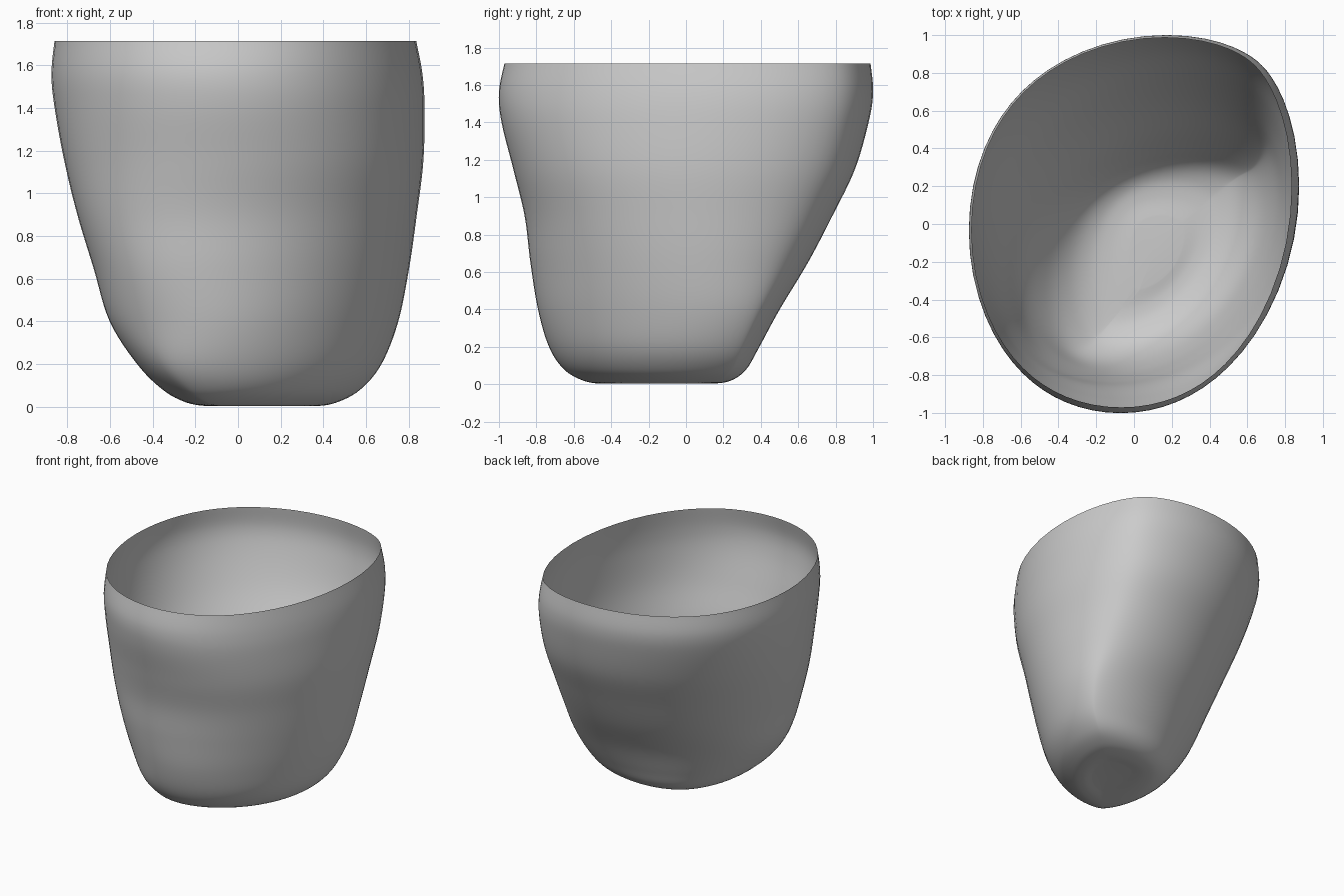
import bpy
import bmesh
from math import cos, sin, pi, tau

SEGMENTS = 64
STEPS = 6
CORNER_SOFTNESS = 0.75

# Each level: height, then the outline's reach in eight compass directions,
# counter-clockwise starting from +x
LEVELS = [
    (0.009, .26, .18, .04, -.02, .02, .23, .34, .31),
    (0.003, .36, .31, .14, .08, .13, .37, .45, .38),
    (0.02, .46, .43, .24, .17, .24, .49, .55, .46),
    (0.08, .57, .56, .32, .25, .35, .61, .65, .56),
    (0.2, .67, .665, .39, .32, .47, .72, .73, .64),
    (0.4, .75, .77, .50, .42, .60, .79, .79, .70),
    (0.65, .80, .86, .65, .55, .675, .855, .83, .755),
    (0.9, .835, .945, .78, .67, .75, .90, .86, .805),
    (1.15, .865, 1.025, .90, .79, .81, .935, .92, .86),
    (1.4, .87, 1.07, .972, .885, .855, .97, .982, .89),
    (1.56, .86, 1.075, .996, .92, .87, .98, .996, .89),
    (1.715, .83, 1.05, .982, .91, .855, .96, .966, .87),
]


def blend(a, b, c, d, t):
    """Smooth curve between b and c."""
    return b + t / 2 * (c - a + t * (2*a - 5*b + 4*c - d + t * (3*(b - c) + d - a)))


def refine(levels):
    """Add smooth in-between levels."""
    last = len(levels) - 1
    for i in range(last):
        rows = [levels[min(max(i + k, 0), last)] for k in (-1, 0, 1, 2)]
        for s in range(STEPS):
            yield [blend(*values, s / STEPS) for values in zip(*rows)]
    yield levels[-1]


def outline(reach):
    """Rounded closed outline that touches the given reach in each direction."""
    count = len(reach)
    waves = []
    for n in range(1, count // 2 + 1):
        angles = [n * tau * k / count for k in range(count)]
        scale = (CORNER_SOFTNESS if n == count // 2 else 2) / count
        waves.append((n,
                      scale * sum(r * cos(a) for r, a in zip(reach, angles)),
                      scale * sum(r * sin(a) for r, a in zip(reach, angles))))
    mean = sum(reach) / count
    for k in range(SEGMENTS):
        t = tau * k / SEGMENTS
        h = mean + sum(a * cos(n*t) + b * sin(n*t) for n, a, b in waves)
        slope = sum(n * (b * cos(n*t) - a * sin(n*t)) for n, a, b in waves)
        yield h * cos(t) - slope * sin(t), h * sin(t) + slope * cos(t)


def make_material(name, color):
    mat = bpy.data.materials.new(name)
    mat.use_nodes = True
    mat.diffuse_color = color
    mat.node_tree.nodes["Principled BSDF"].inputs["Base Color"].default_value = color
    return mat


default = bpy.data.objects.get("Cube")
if default:
    bpy.data.objects.remove(default, do_unlink=True)

# Open cup wall: loft through the outlines, floor upward
bm = bmesh.new()
rings = [[bm.verts.new((x, y, max(z, 0))) for x, y in outline(reach)]
         for z, *reach in refine(LEVELS)]
for low, high in zip(rings, rings[1:]):
    for k in range(SEGMENTS):
        n = (k + 1) % SEGMENTS
        bm.faces.new((low[k], low[n], high[n], high[k]))

# Floor: fan closing the innermost outline
center = bm.verts.new(sum((v.co for v in rings[0]), rings[0][0].co * 0) / SEGMENTS)
for k in range(SEGMENTS):
    bm.faces.new((center, rings[0][(k + 1) % SEGMENTS], rings[0][k]))

mesh = bpy.data.meshes.new("cup_shell")
bm.to_mesh(mesh)
bm.free()
mesh.materials.append(make_material("plain grey", (0.6, 0.6, 0.6, 1)))
cup = bpy.data.objects.new("cup_shell", mesh)
bpy.context.collection.objects.link(cup)

# Smooth shading everywhere
bpy.context.view_layer.objects.active = cup
cup.select_set(True)
bpy.ops.object.shade_smooth_by_angle(angle=pi / 3)
